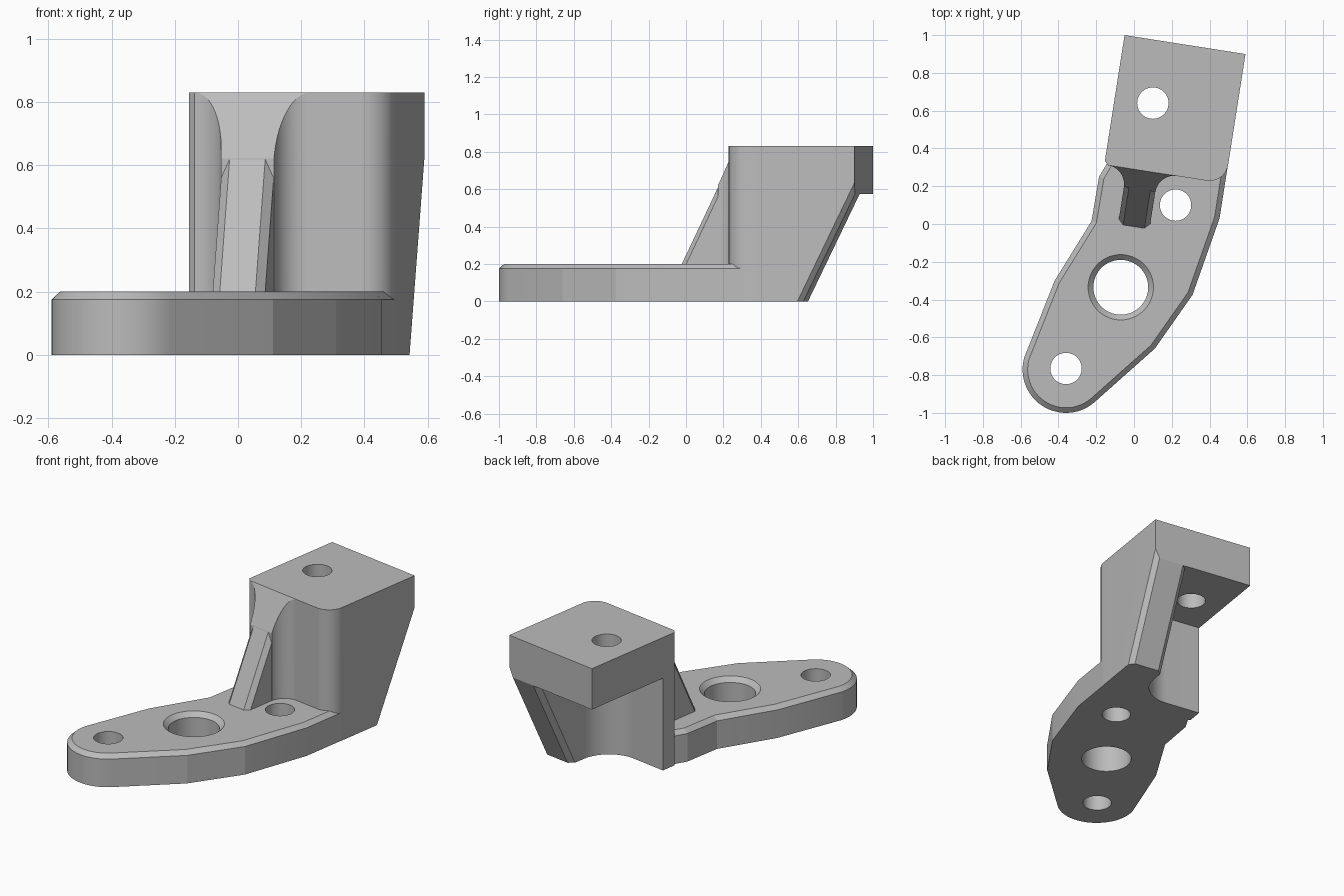
import bpy, bmesh, math

if "Cube" in bpy.data.objects:
    bpy.data.objects.remove(bpy.data.objects["Cube"])

ANG = math.radians(-8.9)      # block is turned slightly in plan
CA, SA = math.cos(ANG), math.sin(ANG)


def W(p):
    """Block plan coordinates (u across, v back) to world x, y."""
    u, v = p
    return (-0.05 + u * CA - v * SA, 1.0 + u * SA + v * CA)


def arc(cx, cy, r, a0, a1, n=24):
    return [(cx + r * math.cos(math.radians(a0 + (a1 - a0) * i / n)),
             cy + r * math.sin(math.radians(a0 + (a1 - a0) * i / n))) for i in range(n + 1)]


def inset(pts, d):
    """Offset a counter-clockwise outline inward with mitred corners."""
    out = []
    for i, (x, y) in enumerate(pts):
        (ax, ay), (bx, by) = pts[i - 1], pts[(i + 1) % len(pts)]
        l1, l2 = math.hypot(x - ax, y - ay), math.hypot(bx - x, by - y)
        n1 = (-(y - ay) / l1, (x - ax) / l1)
        n2 = (-(by - y) / l2, (bx - x) / l2)
        k = d / (1 + n1[0] * n2[0] + n1[1] * n2[1])
        out.append((x + k * (n1[0] + n2[0]), y + k * (n1[1] + n2[1])))
    return out


def loft(name, layers):
    """Solid through a stack of (z, outline) layers."""
    bm = bmesh.new()
    rings = [[bm.verts.new((x, y, z)) for x, y in pts] for z, pts in layers]
    n = len(rings[0])
    for a, b in zip(rings, rings[1:]):
        for i in range(n):
            j = (i + 1) % n
            bm.faces.new((a[i], a[j], b[j], b[i]))
    bm.faces.new(rings[0][::-1])
    bm.faces.new(rings[-1])
    bmesh.ops.recalc_face_normals(bm, faces=bm.faces)
    me = bpy.data.meshes.new(name)
    bm.to_mesh(me)
    bm.free()
    ob = bpy.data.objects.new(name, me)
    bpy.context.collection.objects.link(ob)
    return ob


def slice_off(ob, co, no):
    """Remove everything on the normal side of a plane given in block coordinates."""
    x, y = W(co[:2])
    nx, ny = no[0] * CA - no[1] * SA, no[0] * SA + no[1] * CA
    bm = bmesh.new()
    bm.from_mesh(ob.data)
    r = bmesh.ops.bisect_plane(bm, geom=bm.verts[:] + bm.edges[:] + bm.faces[:], dist=1e-6,
                               plane_co=(x, y, co[2]), plane_no=(nx, ny, no[2]), clear_outer=True)
    edges = [e for e in r['geom_cut'] if isinstance(e, bmesh.types.BMEdge)]
    bmesh.ops.holes_fill(bm, edges=edges, sides=0)
    bmesh.ops.recalc_face_normals(bm, faces=bm.faces)
    bm.to_mesh(ob.data)
    bm.free()


def boolean(target, other, op):
    m = target.modifiers.new(op, 'BOOLEAN')
    m.operation, m.object, m.solver = op, other, 'EXACT'
    bpy.context.view_layer.objects.active = target
    bpy.ops.object.modifier_apply(modifier=m.name)
    bpy.data.objects.remove(other)


# foot plate with chamfered top rim
foot = arc(-0.36, -0.77, 0.23, 164, 310)
foot += [(0.11, -0.66), (0.31, -0.375), W((0.647, -0.88)), W((0.647, -0.59))]
foot += [(-0.12, 0.36), (-0.185, 0.25), (-0.225, 0.015), (-0.42, -0.30)]
bracket = loft("bracket", [(0, foot), (0.175, foot), (0.2, inset(foot, 0.027))])

# upright block with fillets flowing into the front web
plan = [(0, 0), (0, -0.674)]
plan += arc(0.02, -0.794, 0.1, 90, 0, 14)
plan += arc(0.39, -0.794, 0.1, 180, 90, 14)
plan += arc(0.548, -0.594, 0.1, -90, 0, 14)
plan += [(0.648, 0)]
plan = [W(p) for p in plan]
block = loft("block", [(0, plan), (0.83, plan)])
S_F, S_B = 0.478, 0.487       # front and back slopes, v per unit of z
slice_off(block, (0, -0.694, 0.83), (0, -1, S_F))
slice_off(block, (0, -0.28, 0), (0, 1, -S_B))
slice_off(block, (0.62, -0.28, 0), (1, 1, -S_B))


# sloped front web with chamfered edges
def web(z):
    v = -0.994 + S_F * (z - 0.2)
    return [W(p) for p in ((0.121, -0.7), (0.121, v + 0.028), (0.148, v),
                           (0.262, v), (0.289, v + 0.028), (0.289, -0.7))]


front_web = loft("front_web", [(0.1, web(0.1)), (0.63, web(0.63))])
boolean(block, front_web, 'UNION')
# the back slope must leave the overhang solid, so the block starts from its full rear
boolean(bracket, block, 'UNION')

# open recess under the overhang
rec = [(-0.2, 0.2), (-0.2, -0.58)] + arc(0.23, -0.38, 0.2, -90, 0, 20) + [(0.43, 0.2)]
rec = [W(p) for p in rec]
boolean(bracket, loft("recess_cutter", [(-0.1, rec), (0.575, rec)]), 'DIFFERENCE')


# chamfer on the inner edge of the rear rib
def rib_edge(z):
    v = -0.28 + S_B * z
    return [W(p) for p in ((0.39, v - 0.07), (0.50, v + 0.04), (0.39, v + 0.04))]


boolean(bracket, loft("rib_edge_cutter", [(-0.1, rib_edge(-0.1)), (0.574, rib_edge(0.574))]),
        'DIFFERENCE')

# bolt holes
for x, y in ((-0.36, -0.765), (0.22, 0.10), (0.10, 0.64)):
    c = arc(x, y, 0.083, 0, 360, 48)[:-1]
    boolean(bracket, loft("hole_cutter", [(-0.1, c), (1, c)]), 'DIFFERENCE')

# large countersunk hole
ring = [arc(-0.07, -0.335, r, 0, 360, 64)[:-1] for r in (0.145, 0.145, 0.173, 0.173)]
boolean(bracket, loft("bore_cutter", list(zip((-0.1, 0.172, 0.2, 0.3), ring))), 'DIFFERENCE')

# single grey finish
grey = bpy.data.materials.new("grey metal")
grey.diffuse_color = (0.5, 0.5, 0.5, 1)
grey.use_nodes = True
grey.node_tree.nodes["Principled BSDF"].inputs["Base Color"].default_value = grey.diffuse_color
bracket.data.materials.clear()
bracket.data.materials.append(grey)
for p in bracket.data.polygons:
    p.material_index = 0
bpy.ops.object.select_all(action='DESELECT')
bracket.select_set(True)
bpy.context.view_layer.objects.active = bracket
bpy.ops.object.shade_smooth_by_angle(angle=math.radians(12))
